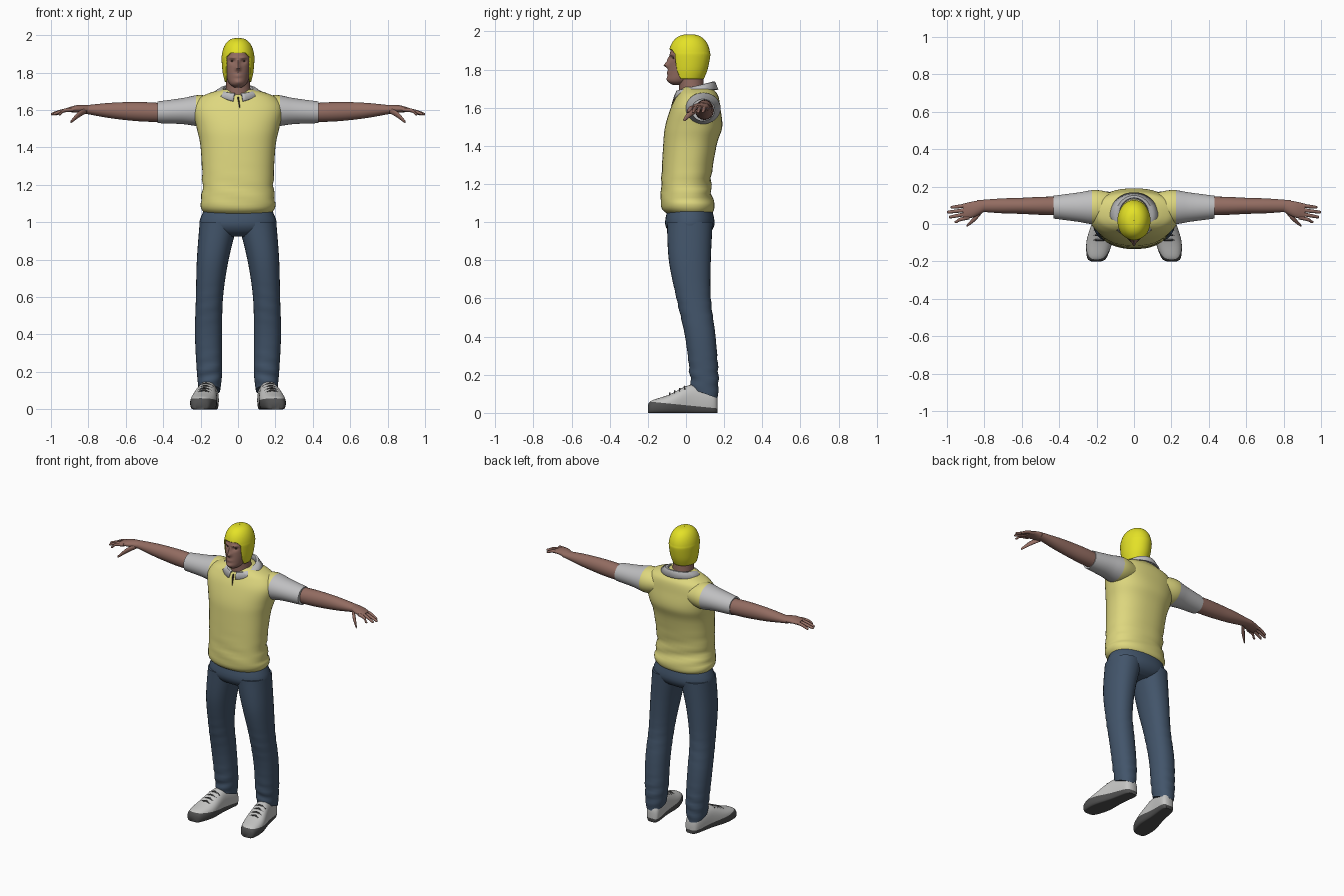
import bpy, bmesh
from math import cos, sin, pi, exp, copysign, radians
from mathutils import Vector, Matrix

if "Cube" in bpy.data.objects:
    bpy.data.objects.remove(bpy.data.objects["Cube"])


def material(name, *rgb):
    mat = bpy.data.materials.new(name)
    mat.use_nodes = True
    mat.diffuse_color = (*rgb, 1)
    shader = mat.node_tree.nodes["Principled BSDF"]
    shader.inputs["Base Color"].default_value = (*rgb, 1)
    shader.inputs["Roughness"].default_value = .7
    return mat


YELLOW = material("helmet yellow", .78, .76, .02)
SHIRT = material("pale yellow cloth", .73, .68, .21)
GREY = material("light grey cloth", .52, .52, .53)
SKIN = material("skin", .29, .15, .12)
JEANS = material("blue denim", .055, .09, .145)
SHOE = material("shoe grey", .56, .56, .55)
SOLE = material("dark sole", .08, .08, .08)
DARK = material("dark brown", .05, .03, .02)
X, Y, Z = range(3)
parts = []


def finish(name, bm, *materials):
    bmesh.ops.recalc_face_normals(bm, faces=bm.faces)
    mesh = bpy.data.meshes.new(name)
    bm.to_mesh(mesh)
    bm.free()
    for mat in materials:
        mesh.materials.append(mat)
    part = bpy.data.objects.new(name, mesh)
    bpy.context.collection.objects.link(part)
    parts.append(part)
    return part


def thicken(part, thickness, offset):
    shell = part.modifiers.new("thickness", "SOLIDIFY")
    shell.thickness = thickness
    shell.offset = offset


def spline(rows, steps):
    """Catmull-Rom interpolation between key sections."""
    padded = [rows[0], *rows, rows[-1]]
    result = []
    for before, start, end, after in zip(padded, padded[1:], padded[2:], padded[3:]):
        for step in range(steps):
            t = step / steps
            result.append([
                b + t * (c - a + t * (2 * a - 5 * b + 4 * c - d + t * (3 * (b - c) + d - a))) / 2
                for a, b, c, d in zip(before, start, end, after)])
    return result + [rows[-1]]


def loft(name, axis, rows, materials, side=1, segments=32, power=2, steps=4,
         warp=None, cuts=(), paint=None, capped=True):
    """Each row holds a centre point and the two radii across the axis."""
    across, over = [i for i in (X, Y, Z) if i != axis]
    bm = bmesh.new()
    rings = []
    for *centre, width, height in spline(rows, steps):
        ring = []
        for index in range(segments):
            angle = 2 * pi * index / segments
            point = Vector(centre)
            point[across] += width * copysign(abs(cos(angle)) ** (2 / power), cos(angle))
            point[over] += height * copysign(abs(sin(angle)) ** (2 / power), sin(angle))
            if warp:
                point = Vector(warp(*point))
            point.x *= side
            ring.append(bm.verts.new(point))
        rings.append(ring)
    for lower, upper in zip(rings, rings[1:]):
        for i in range(segments):
            bm.faces.new((lower[i - 1], lower[i], upper[i], upper[i - 1]))
    if capped:
        bm.faces.new(rings[0])
        bm.faces.new(rings[-1])
    for point, normal in cuts:
        bmesh.ops.bisect_plane(bm, geom=bm.verts[:] + bm.edges[:] + bm.faces[:],
                               plane_co=point, plane_no=normal)
    if paint:
        removed = []
        for face in bm.faces:
            slot = paint(face.calc_center_median())
            if slot is None:
                removed.append(face)
            else:
                face.material_index = slot
        bmesh.ops.delete(bm, geom=removed, context="FACES")
    return finish(name, bm, *materials)


def bell(distance, width):
    return exp(-(distance / width) ** 2)


# Shirt body with soft folds around the waist and a curved hem
def shirt_folds(x, y, z):
    fold = .006 * bell(z - 1.19, .09) * sin(75 * z + 14 * x)
    y += fold if y > 0 else fold / 2
    x *= 1 + 4 * fold
    z += .3 * x * x * (z < 1.1)
    return x, y, z


loft("shirt_body", Z, [(0, y, z, width, depth) for z, y, width, depth in (
    (1.04, .02, .18, .11), (1.08, .01, .2, .14), (1.2, 0, .19, .13), (1.4, .02, .2, .14),
    (1.5, .04, .22, .15), (1.6, .05, .24, .13), (1.66, .06, .21, .11), (1.69, .06, .155, .09),
    (1.71, .06, .085, .075))],
    [SHIRT], segments=48, power=2.3, steps=6, warp=shirt_folds)

# Slit below the collar
loft("placket_slit", Z, [(.01, -.068, 1.61, .003, .01), (0, -.05, 1.67, .004, .01)], [DARK], segments=8)

# Folded collar, open at the front
bm = bmesh.new()
strips = []
for i in range(41):
    angle = (i / 20 - 1) * (pi - .2) + pi / 2
    top = 1.71 + .024 * sin(angle)
    low = 1.695 - .05 * max(0, -sin(angle)) ** 2
    strips.append([bm.verts.new((width * cos(angle), .05 + depth * sin(angle), z))
                   for width, depth, z in ((.073, .085, top - .03), (.082, .093, top),
                                           (.096, .1, top), (.127, .116, low))])
for first, second in zip(strips, strips[1:]):
    for i in range(3):
        bm.faces.new((first[i], first[i + 1], second[i + 1], second[i]))
thicken(finish("collar", bm, GREY), .008, 0)


def dome(y, z, width, depth, height):
    """Rounded top of a skull as loft rows."""
    rows = []
    for i in range(9):
        angle = 1.57 * i / 8
        taper = cos(angle) ** .75
        rows.append((0, y, z + height * sin(angle), width * taper, depth * taper))
    return rows


# Neck, and head with sculpted face
loft("neck", Z, [(0, .04, 1.62, .08, .075), (0, .03, 1.69, .067, .066), (0, .025, 1.8, .064, .065)], [SKIN])
NOSE, BRIDGE, SOCKET = (0, 1.823, .014, .013, .027), (0, 1.85, .008, .018, .012), (.03, 1.86, .014, .009, -.012)
BROW, LIPS, CHIN = (.03, 1.88, .018, .007, .006), (0, 1.783, .02, .008, .007), (0, 1.75, .018, .011, .006)


def sculpt_face(x, y, z):
    if y < 0:
        for across, up, width, height, amount in (NOSE, BRIDGE, SOCKET, BROW, LIPS, CHIN):
            y -= amount * bell(abs(x) - across, width) * bell(z - up, height)
    return x, y, z


loft("head", Z, [(0, -.04, 1.72, .02, .03), (0, -.03, 1.74, .045, .065), (0, 0, 1.78, .062, .095)]
     + dome(.014, 1.86, .075, .1, .11), [SKIN], segments=72, steps=8, warp=sculpt_face)

# Close-fitting helmet with a face opening whose upper corners are cut off
OPENING, RIM = .063, 1.905
CORNER = RIM + OPENING - .022


def helmet_opening(c):
    inside = abs(c.x) < OPENING and c.z < RIM and abs(c.x) + c.z < CORNER
    return None if c.y < 0 and inside else 0


helmet = loft(
    "helmet", Z, [(0, .01, 1.75, .07, .083), (0, .015, 1.8, .082, .098)] + dome(.018, 1.87, .088, .109, .115),
    [YELLOW], segments=56, capped=False, paint=helmet_opening,
    cuts=[((0, 0, RIM), (0, 0, 1)), ((OPENING, 0, 0), (1, 0, 0)), ((-OPENING, 0, 0), (1, 0, 0)),
          ((0, 0, CORNER), (1, 0, 1)), ((0, 0, CORNER), (-1, 0, 1))])
thicken(helmet, .006, -1)

# Seat of the trousers
loft("trouser_seat", Z, [(0, .02, z, width, depth) for z, width, depth in (
    (.925, .1, .07), (.95, .185, .11), (1, .207, .13), (1.09, .17, .11))], [JEANS], power=2.2)


def leg_folds(x, y, z):
    if z < .2:
        z -= 3.5 * (y - .1) * (.2 - z)
    crease = bell(z - .2, .1) + bell(z - .55, .09) / 2
    return x, y + .004 * crease * sin(95 * z + 20 * x), z


def shoe_x(y):
    """Feet turn outwards towards the toe."""
    return .17 - .16 * y


for side, prefix in ((1, "left_"), (-1, "right_")):
    # Sleeve, whose shoulder cap matches the shirt body
    loft(prefix + "sleeve", X, [(x, .09, 1.6 - x * x / 15, depth, height) for x, depth, height in (
        (.1, .07, .06), (.2, .092, .083), (.3, .078, .069), (.43, .061, .058))],
        [SHIRT, GREY], side, cuts=[((side * .225, 0, 0), (1, 0, 0))],
        paint=lambda c: int(abs(c.x) > .225))

    # Bare arm and palm
    loft(prefix + "arm", X, [(x, .097, 1.57 + x / 25, depth, height) for x, depth, height in (
        (.38, .05, .05), (.5, .048, .052), (.6, .043, .048), (.7, .04, .039), (.8, .033, .025),
        (.84, .03, .02))], [SKIN], side, segments=24)
    loft(prefix + "palm", X, [(.8, .097, 1.602, .032, .024), (.86, .078, 1.606, .043, .02),
                              (.915, .068, 1.6, .04, .011)], [SKIN], side, segments=24)

    # Fingers fan out from the palm, with the thumb low at the front
    for i, (finger, tip) in enumerate((("index", .96), ("middle", .99), ("ring", 1), ("little", .98))):
        root = .036 + .021 * i
        end = root - .024 + .005 * i
        loft(f"{prefix}{finger}_finger", X, [
            (.88, root, 1.602, .011, .011), (.93, (root + end) / 2, 1.597, .01, .01),
            (tip - .01, end, 1.58, .008, .008), (tip, end, 1.577, .003, .003)],
            [SKIN], side, segments=12)
    loft(prefix + "thumb", X, [(.81, .075, 1.597, .014, .014), (.85, .03, 1.577, .015, .017),
                               (.89, -.006, 1.54, .007, .009), (.895, -.01, 1.537, .002, .003)],
         [SKIN], side, segments=14)

    # Eye
    bm = bmesh.new()
    bmesh.ops.create_icosphere(bm, subdivisions=2, radius=.006,
                               matrix=Matrix.Translation((side * .031, -.065, 1.861)))
    finish(prefix + "eye", bm, DARK)

    # Trouser leg, given by its inner and outer edges
    loft(prefix + "trouser_leg", Z, [((inner + outer) / 2, y, z, (outer - inner) / 2, depth)
                                     for z, inner, outer, y, depth in (
        (1, 0, .205, .02, .12), (.8, .05, .22, .02, .11), (.6, .08, .225, .04, .09),
        (.4, .085, .23, .075, .08), (.2, .085, .22, .095, .075), (.1, .095, .21, .097, .07))],
        [JEANS], side, steps=9, power=2.2, warp=leg_folds)

    # Shoe from toe to heel, flat underneath, with a sole that rises to the toe cap
    loft(prefix + "shoe", Y, [(shoe_x(y), y, height * .4, width, height * .6) for y, width, height in (
        (-.2, .025, .04), (-.18, .052, .065), (-.09, .069, .095), (.03, .053, .148),
        (.14, .045, .12), (.165, .026, .085))],
        [SHOE, SOLE], side, power=2.5, steps=6, warp=lambda x, y, z: (x, y, max(0, z)),
        cuts=[((0, 0, .04), (0, .1, 1))], paint=lambda c: int(c.z < .04 - c.y / 10))

    # Laces across the instep
    for i in range(4):
        y, z = -.085 + .026 * i, .1 + .012 * i
        ends = [(shoe_x(y) + reach, y, z - .014, .004, .004) for reach in (-.04, .04)]
        loft(f"{prefix}lace_{i}", X, [ends[0], (shoe_x(y), y, z + .002, .005, .005), ends[1]],
             [SOLE], side, segments=8)

# Smooth shading with sharp creases kept
bpy.ops.object.select_all(action="DESELECT")
for part in parts:
    part.select_set(True)
bpy.context.view_layer.objects.active = parts[0]
bpy.ops.object.shade_smooth_by_angle(angle=radians(45))
